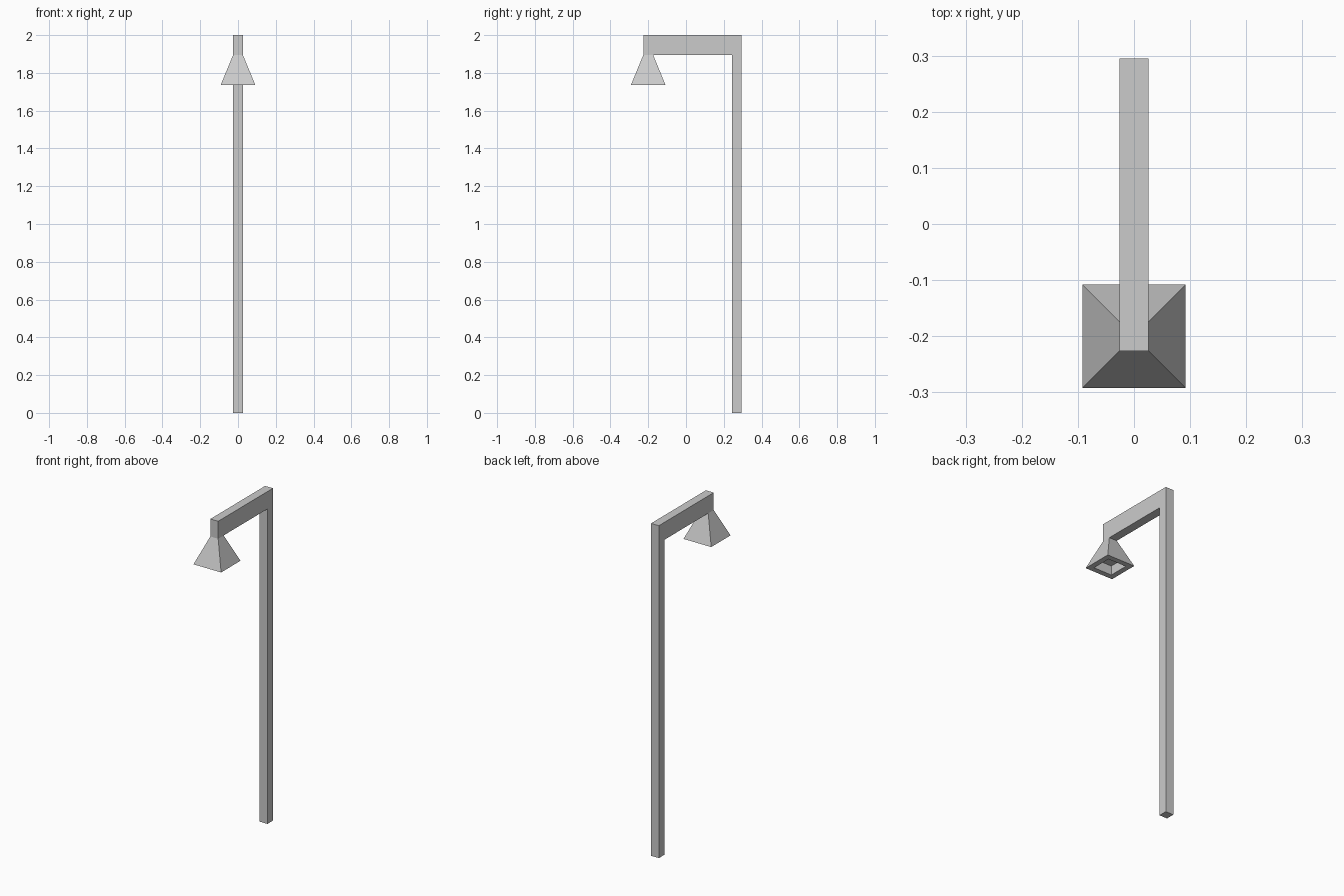
import bpy, bmesh

if "Cube" in bpy.data.objects:
    bpy.data.objects.remove(bpy.data.objects["Cube"])

W = 0.026            # half width of the square bar
ARM_Z = 1.895        # underside of the arm
LAMP_Y = -0.2        # centre of the shade


def finish(bm, name):
    bmesh.ops.recalc_face_normals(bm, faces=bm.faces)
    me = bpy.data.meshes.new(name)
    bm.to_mesh(me)
    bm.free()
    ob = bpy.data.objects.new(name, me)
    bpy.context.collection.objects.link(ob)
    return ob


def loft(rings, caps=()):
    """Join vertex rings with quads and cap the listed rings."""
    bm = bmesh.new()
    loops = [[bm.verts.new(p) for p in ring] for ring in rings]
    for a, b in zip(loops, loops[1:]):
        n = len(a)
        for i in range(n):
            j = (i + 1) % n
            bm.faces.new((a[i], a[j], b[j], b[i]))
    for c in caps:
        bm.faces.new(loops[c])
    return bm


def square(half, z):
    return [(sx * half, LAMP_Y + sy * half, z)
            for sx, sy in ((-1, -1), (1, -1), (1, 1), (-1, 1))]


# Post and arm: one bent profile extruded across x
profile = [(-0.226, ARM_Z), (-0.174, ARM_Z), (0.243, ARM_Z), (0.243, 0),
           (0.295, 0), (0.295, 2), (-0.226, 2)]
bm = loft([[(x, y, z) for y, z in profile] for x in (-W, W)], caps=(0, -1))
bmesh.ops.recalc_face_normals(bm, faces=bm.faces)
# Open the arm underside where the shade joins
joint = [f for f in bm.faces
         if f.normal.z < -0.9 and f.calc_center_median().y < -0.174]
bmesh.ops.delete(bm, geom=joint, context='FACES_ONLY')
finish(bm, "post_and_arm")

# Lamp shade: flared square shell with flat rim and recessed underside
shade = loft([square(W, ARM_Z), square(0.092, 1.735),
              square(0.06, 1.735), square(0.06, 1.79)], caps=(-1,))
finish(shade, "lamp_shade")
